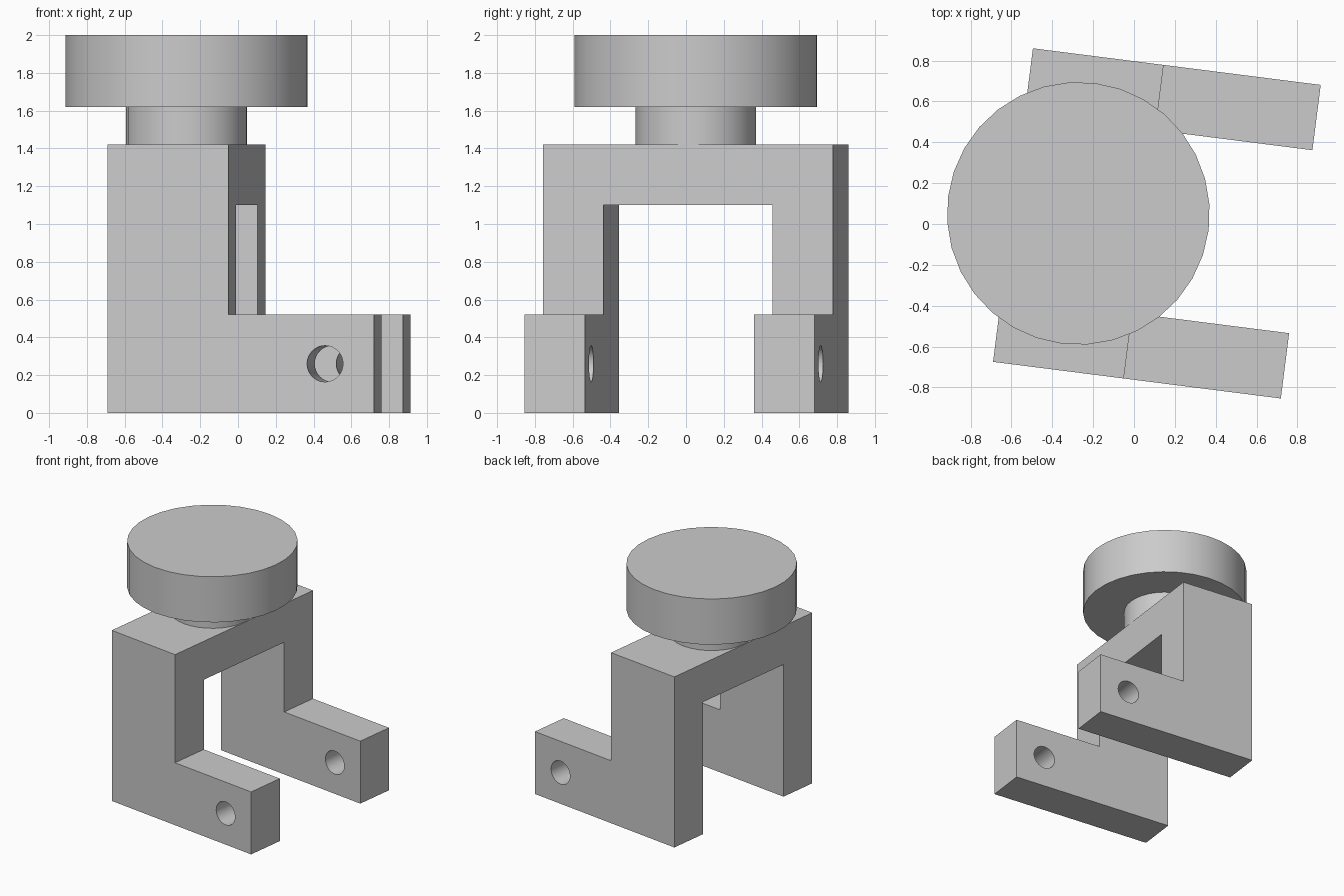
import bpy
import bmesh
from math import radians
from mathutils import Matrix

cube = bpy.data.objects.get("Cube")
if cube:
    bpy.data.objects.remove(cube, do_unlink=True)

# Whole model is turned slightly about z
PLACE = Matrix.Translation((0.112, 0.003, 0)) @ Matrix.Rotation(radians(-7.25), 4, "Z")
LENGTH, WIDTH, ARM = 1.42, 1.547, 0.322
BACK, FRONT = -LENGTH / 2, LENGTH / 2
STEP = BACK + 0.645            # front face of the upright
AXIS = (BACK + STEP) / 2       # centre of the knob

grey = bpy.data.materials.new("light grey")
grey.use_nodes = True
colour = (0.6, 0.6, 0.6, 1)
grey.diffuse_color = colour
grey.node_tree.nodes["Principled BSDF"].inputs["Base Color"].default_value = colour


def prism(name, profile, width):
    """Extrude an x-z profile symmetrically along y."""
    bm = bmesh.new()
    face = bm.faces.new([bm.verts.new((x, -width / 2, z)) for x, z in profile])
    side = bmesh.ops.extrude_face_region(bm, geom=[face])["geom"]
    verts = [v for v in side if isinstance(v, bmesh.types.BMVert)]
    bmesh.ops.translate(bm, verts=verts, vec=(0, width, 0))
    bmesh.ops.recalc_face_normals(bm, faces=bm.faces)
    mesh = bpy.data.meshes.new(name)
    bm.to_mesh(mesh)
    bm.free()
    obj = bpy.data.objects.new(name, mesh)
    bpy.context.collection.objects.link(obj)
    obj.matrix_world = PLACE
    mesh.materials.append(grey)
    return obj


def cylinder(name, radius, depth, matrix):
    bpy.ops.mesh.primitive_cylinder_add(vertices=32, radius=radius, depth=depth)
    obj = bpy.context.object
    obj.name = name
    obj.matrix_world = PLACE @ matrix
    obj.data.materials.append(grey)
    return obj


def cut(target, cutter):
    mod = target.modifiers.new("cut", "BOOLEAN")
    mod.operation = "DIFFERENCE"
    mod.solver = "EXACT"
    mod.object = cutter
    cutter.hide_render = True
    bpy.context.view_layer.objects.active = target
    bpy.ops.object.modifier_apply(modifier=mod.name)
    bpy.data.objects.remove(cutter, do_unlink=True)


def smooth(obj):
    bpy.ops.object.select_all(action="DESELECT")
    obj.select_set(True)
    bpy.context.view_layer.objects.active = obj
    bpy.ops.object.shade_smooth_by_angle(angle=radians(30))


# Forked bracket: L-shaped side profile, slotted and drilled
bracket = prism("fork_bracket", [(BACK, 0), (FRONT, 0), (FRONT, 0.52),
                                 (STEP, 0.52), (STEP, 1.42), (BACK, 1.42)], WIDTH)
slot = prism("slot_cutter", [(-1, -0.2), (1, -0.2), (1, 1.1), (-1, 1.1)],
             WIDTH - 2 * ARM)
cut(bracket, slot)
hole = cylinder("hole_cutter", 0.096, 2,
                Matrix.Translation((FRONT - 0.26, 0, 0.26)) @ Matrix.Rotation(radians(90), 4, "X"))
cut(bracket, hole)
smooth(bracket)

# Neck and round knob
for name, radius, low, high in (("neck", 0.32, 1.42, 1.62), ("round_knob", 0.643, 1.62, 2)):
    smooth(cylinder(name, radius, high - low,
                    Matrix.Translation((AXIS, 0, (low + high) / 2))))
